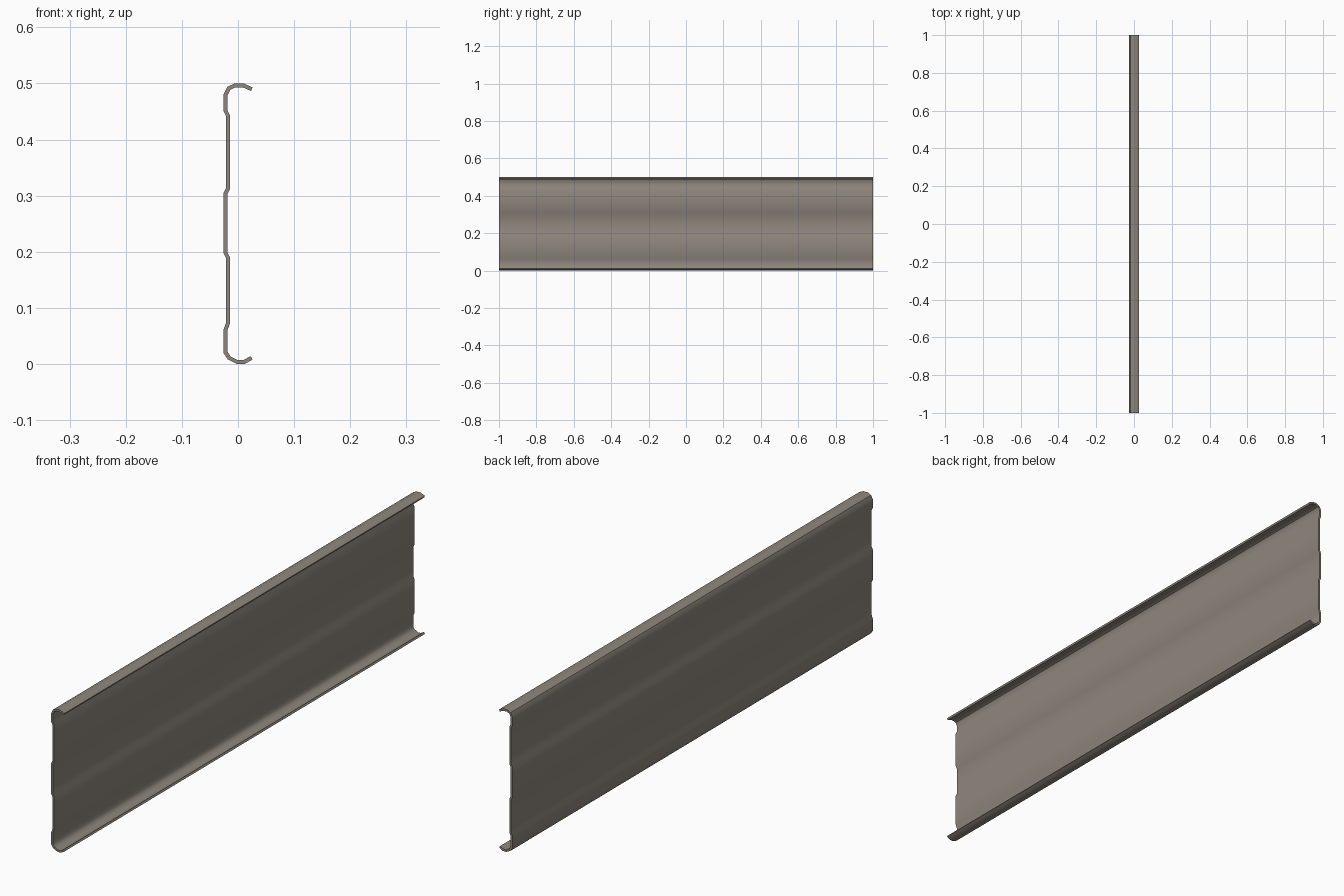
import bpy, bmesh
from mathutils import Vector

if "Cube" in bpy.data.objects:
    bpy.data.objects.remove(bpy.data.objects["Cube"])

HALF_LEN, THICK = 1.0, 0.007

# Outer line of the ribbed channel section, (x, z) from bottom lip to top lip
outer = [Vector(p) for p in (
    (.026, .008), (.012, .002), (-.002, .002), (-.018, .008), (-.026, .020),
    (-.026, .061), (-.021, .074), (-.021, .188), (-.026, .198), (-.026, .304),
    (-.021, .314), (-.021, .441), (-.026, .451), (-.026, .480), (-.019, .494),
    (-.006, .500), (.010, .500), (.026, .493))]
outer[1].y = outer[2].y = 0.0


def offset(points, d):
    """Mitred parallel line on the open side of the channel."""
    result = []
    for i, p in enumerate(points):
        dirs = []
        if i > 0:
            dirs.append((p - points[i - 1]).normalized())
        if i < len(points) - 1:
            dirs.append((points[i + 1] - p).normalized())
        normals = [Vector((t.y, -t.x)) for t in dirs]
        n = sum(normals, Vector((0, 0))).normalized()
        result.append(p + n * d / n.dot(normals[0]))
    return result


inner = offset(outer, THICK)

# Sheet panel: quad strips across the section, extruded along y
bm = bmesh.new()
lo = [bm.verts.new((p.x, -HALF_LEN, p.y)) for p in outer]
li = [bm.verts.new((p.x, -HALF_LEN, p.y)) for p in inner]
section = [bm.faces.new((lo[i], lo[i + 1], li[i + 1], li[i]))
           for i in range(len(outer) - 1)]
ext = bmesh.ops.extrude_face_region(bm, geom=section, use_keep_orig=True)
bmesh.ops.translate(bm, vec=(0, 2 * HALF_LEN, 0),
                    verts=[g for g in ext["geom"] if isinstance(g, bmesh.types.BMVert)])
bmesh.ops.recalc_face_normals(bm, faces=bm.faces)
mesh = bpy.data.meshes.new("ribbed_channel_panel")
bm.to_mesh(mesh)
bm.free()

panel = bpy.data.objects.new("ribbed_channel_panel", mesh)
bpy.context.collection.objects.link(panel)

# Warm grey metal
mat = bpy.data.materials.new("warm grey metal")
mat.diffuse_color = (0.27, 0.24, 0.205, 1)
mat.use_nodes = True
mat.node_tree.nodes["Principled BSDF"].inputs["Base Color"].default_value = mat.diffuse_color
mesh.materials.append(mat)

# Rounded flanges smooth, sheet ends crisp
bpy.context.view_layer.objects.active = panel
panel.select_set(True)
bpy.ops.object.shade_smooth_by_angle(angle=0.61)
